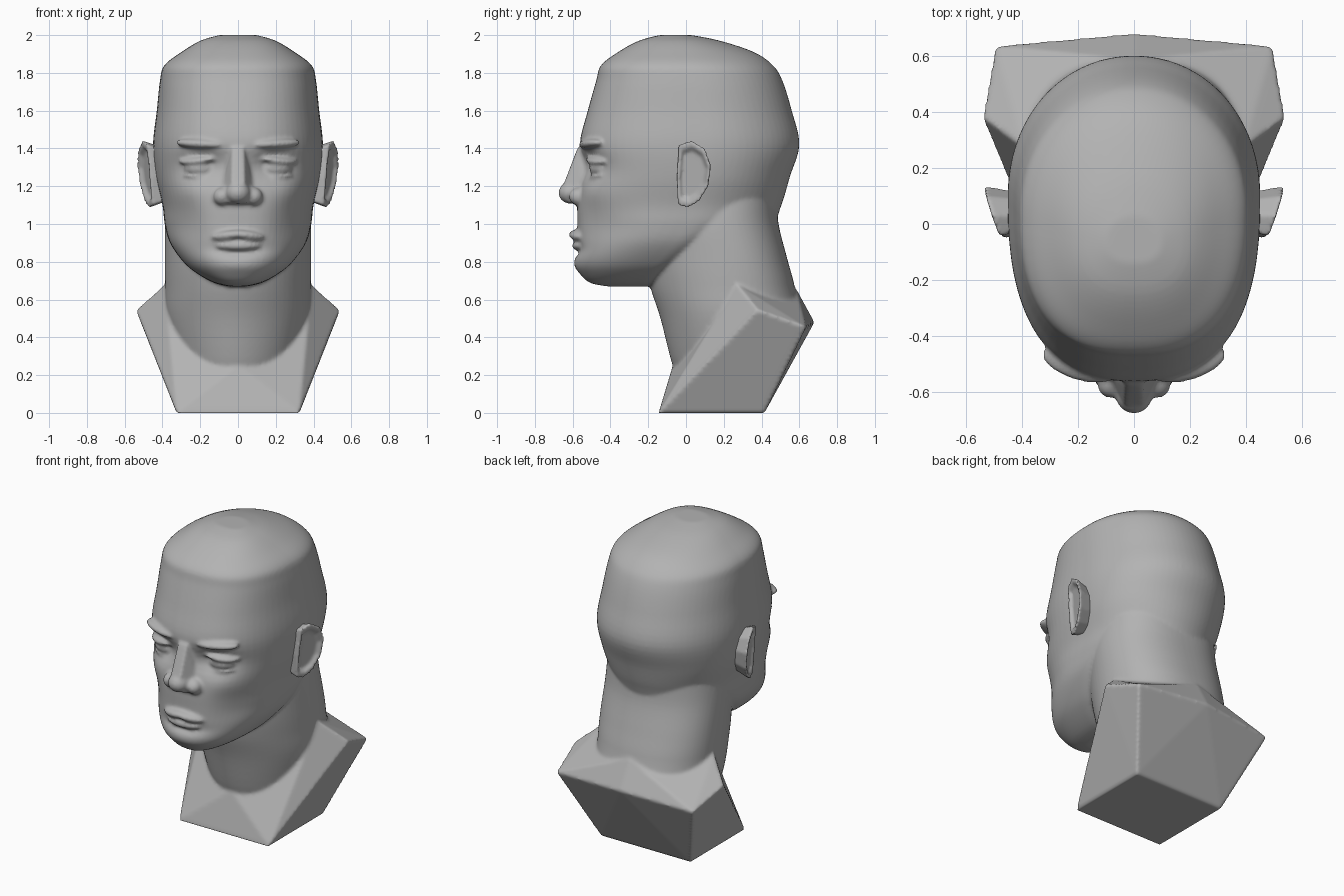
import bpy, bmesh, math
from mathutils import Vector, Matrix, Euler

if "Cube" in bpy.data.objects:
    bpy.data.objects.remove(bpy.data.objects["Cube"], do_unlink=True)

clay = bpy.data.materials.new("grey clay")
clay.use_nodes = True
GREY = (0.45, 0.45, 0.45, 1)
clay.diffuse_color = GREY
clay.node_tree.nodes["Principled BSDF"].inputs["Base Color"].default_value = GREY

SIDES = 72


def catmull(rows, steps):
    """Smoothly resample a list of slices."""
    out = []
    for i in range(len(rows) - 1):
        p = [Vector(rows[min(max(i + k, 0), len(rows) - 1)]) for k in (-1, 0, 1, 2)]
        for s in range(steps):
            t = s / steps
            out.append(p[1] + 0.5 * t * ((p[2] - p[0]) + t * (2 * p[0] - 5 * p[1] + 4 * p[2] - p[3]
                       + t * (3 * (p[1] - p[2]) + p[3] - p[0]))))
    return out + [Vector(rows[-1])]


def loft(bm, rows, front_power, back_power, steps=5):
    """Slices are (z, front y, back y, half width, y of the widest point)."""
    rings = []
    for z, front, back, width, mid in catmull(rows, steps):
        ring = []
        for k in range(SIDES):
            a = math.tau * k / SIDES
            c, s = math.cos(a), math.sin(a)
            power = 2 / (front_power if s < 0 else back_power)
            reach = mid - front if s < 0 else back - mid
            ring.append(bm.verts.new((math.copysign(abs(c) ** power, c) * width,
                                      mid + math.copysign(abs(s) ** power, s) * reach, z)))
        rings.append(ring)
    for low, high in zip(rings, rings[1:]):
        for k in range(SIDES):
            n = (k + 1) % SIDES
            bm.faces.new((low[k], low[n], high[n], high[k]))
    bm.faces.new(rings[0][::-1])
    bm.faces.new(rings[-1])
    return [v for ring in rings for v in ring]


def ball(bm, centre, radii, turn=(0, 0, 0), mirror=False):
    for side in ((1, -1) if mirror else (1,)):
        rot = Euler((turn[0], turn[1] * side, turn[2] * side)).to_matrix().to_4x4()
        place = Matrix.Translation((centre[0] * side, centre[1], centre[2]))
        bmesh.ops.create_uvsphere(bm, u_segments=32, v_segments=20, radius=1,
                                  matrix=place @ rot @ Matrix.Diagonal((*radii, 1)))


def hull(bm, points):
    verts = [bm.verts.new(p) for p in points]
    bmesh.ops.convex_hull(bm, input=verts)


def mirrored(points):
    return [(x * s, y, z) for x, y, z in points for s in ((1, -1) if x else (1,))]


def finish(name, bm, voxel, rounds):
    bmesh.ops.recalc_face_normals(bm, faces=bm.faces)
    mesh = bpy.data.meshes.new(name)
    bm.to_mesh(mesh)
    bm.free()
    mesh.materials.append(clay)
    ob = bpy.data.objects.new(name, mesh)
    bpy.context.collection.objects.link(ob)
    remesh = ob.modifiers.new("Fuse", "REMESH")
    remesh.mode = "VOXEL"
    remesh.voxel_size = voxel
    remesh.use_smooth_shade = True
    smooth = ob.modifiers.new("Soften", "SMOOTH")
    smooth.factor, smooth.iterations = 0.5, rounds
    return ob


# Skull and jaw
bm = bmesh.new()
skull = loft(bm, [
    (0.67, -0.42, -0.16, 0.05, -0.25),
    (0.69, -0.51, -0.12, 0.13, -0.24),
    (0.74, -0.56, -0.04, 0.22, -0.2),
    (0.80, -0.585, 0.06, 0.29, -0.14),
    (0.90, -0.575, 0.25, 0.36, -0.05),
    (1.00, -0.575, 0.45, 0.388, 0.02),
    (1.10, -0.575, 0.505, 0.40, 0.06),
    (1.25, -0.56, 0.55, 0.435, 0.1),
    (1.42, -0.565, 0.60, 0.45, 0.1),
    (1.60, -0.52, 0.56, 0.43, 0.08),
    (1.76, -0.475, 0.51, 0.413, 0.05),
    (1.84, -0.45, 0.46, 0.39, 0.03),
    (1.91, -0.36, 0.36, 0.30, 0.0),
    (1.97, -0.25, 0.18, 0.20, -0.04),
    (2.00, -0.14, 0.03, 0.10, -0.06)], 2.5, 2.05)

# Sculpted hollows and swells on the face: x, z, x radius, z radius, push in y
STROKES = [
    (0.18, 1.31, 0.13, 0.075, 0.06),    # eye sockets
    (0.27, 1.17, 0.10, 0.07, -0.015),   # cheekbones
    (0.30, 0.98, 0.10, 0.11, 0.03),     # cheek hollows
    (0.0, 0.865, 0.13, 0.03, 0.03),     # crease below the lips
    (0.0, 0.78, 0.11, 0.05, -0.01),     # chin
    (0.0, 1.36, 0.07, 0.05, 0.01),      # nose root
]
for v in skull:
    if v.co.y < -0.15:
        x, z = abs(v.co.x), v.co.z
        fade = min(1, (-0.15 - v.co.y) / 0.15)
        v.co.y += fade * sum(push * math.exp(-((x - cx) / rx) ** 2 - ((z - cz) / rz) ** 2)
                             for cx, cz, rx, rz, push in STROKES)

# Neck
loft(bm, [
    (0.10, 0.0, 0.38, 0.24, 0.2),
    (0.25, -0.07, 0.5, 0.31, 0.25),
    (0.50, -0.135, 0.60, 0.375, 0.25),
    (0.67, -0.19, 0.575, 0.385, 0.24),
    (0.82, -0.215, 0.535, 0.388, 0.22),
    (1.00, -0.2, 0.49, 0.385, 0.18),
    (1.15, -0.1, 0.48, 0.37, 0.18)], 1.9, 2.3)

# Shoulder block with a rectangular foot
hull(bm, mirrored([
    (0.325, -0.145, 0.0), (0.325, 0.415, 0.0), (0.54, 0.38, 0.545), (0.495, 0.635, 0.455),
    (0.0, 0.68, 0.48), (0.0, -0.07, 0.25), (0.39, 0.27, 0.68), (0.0, 0.585, 0.655)]))

# Nose: bridge wedge, tip and wings
hull(bm, mirrored([
    (0.045, -0.5, 1.42), (0.03, -0.575, 1.40), (0.035, -0.655, 1.19), (0.10, -0.54, 1.13),
    (0.05, -0.62, 1.11), (0.05, -0.5, 1.1), (0.035, -0.59, 1.33)]))
ball(bm, (0, -0.61, 1.165), (0.065, 0.065, 0.058))
ball(bm, (0.08, -0.56, 1.145), (0.05, 0.06, 0.05), (0, 0, 0.3), True)

# Brows, eyeballs and lids
ball(bm, (0.2, -0.50, 1.425), (0.135, 0.055, 0.028), (0, -0.05, 0.32), True)
ball(bm, (0.2, -0.44, 1.295), (0.09, 0.07, 0.05), (0, 0, 0.3), True)
ball(bm, (0.2, -0.45, 1.345), (0.12, 0.075, 0.024), (0.2, 0.1, 0.35), True)
ball(bm, (0.2, -0.445, 1.25), (0.10, 0.06, 0.014), (0, -0.08, 0.32), True)

# Lips
ball(bm, (0.045, -0.555, 0.94), (0.105, 0.062, 0.03), (0, 0.12, 0.25), True)
ball(bm, (0, -0.545, 0.885), (0.125, 0.06, 0.03))
finish("head_and_bust", bm, 0.011, 4)

# Ears: an outward-flaring shell with a rolled rim
OUTLINE = [(-0.04, 1.42), (0.03, 1.445), (0.10, 1.40), (0.135, 1.31), (0.12, 1.20),
           (0.07, 1.12), (0.01, 1.085), (-0.045, 1.10), (-0.05, 1.25)]
for side, name in ((1, "left_ear"), (-1, "right_ear")):
    bm = bmesh.new()
    rings = []
    # inner root, rim, rim crest, hollow
    for scale, offset in ((0.8, -0.10), (0.95, -0.025), (1.0, 0.0), (0.82, 0.0), (0.68, -0.022)):
        ring = []
        for y, z in OUTLINE:
            y, z = 0.04 + (y - 0.04) * scale, 1.26 + (z - 1.26) * scale
            flare = 0.465 + (y + 0.05) * 0.36 + (z - 1.26) * 0.08
            ring.append(bm.verts.new((side * (flare + offset), y, z)))
        rings.append(ring)
    count = len(OUTLINE)
    for a, b in zip(rings, rings[1:]):
        for k in range(count):
            n = (k + 1) % count
            bm.faces.new((a[k], a[n], b[n], b[k]))
    bm.faces.new(rings[0])
    bm.faces.new(rings[-1])
    bmesh.ops.subdivide_edges(bm, edges=bm.edges, cuts=2, use_grid_fill=True, smooth=0.6)
    finish(name, bm, 0.009, 3)
